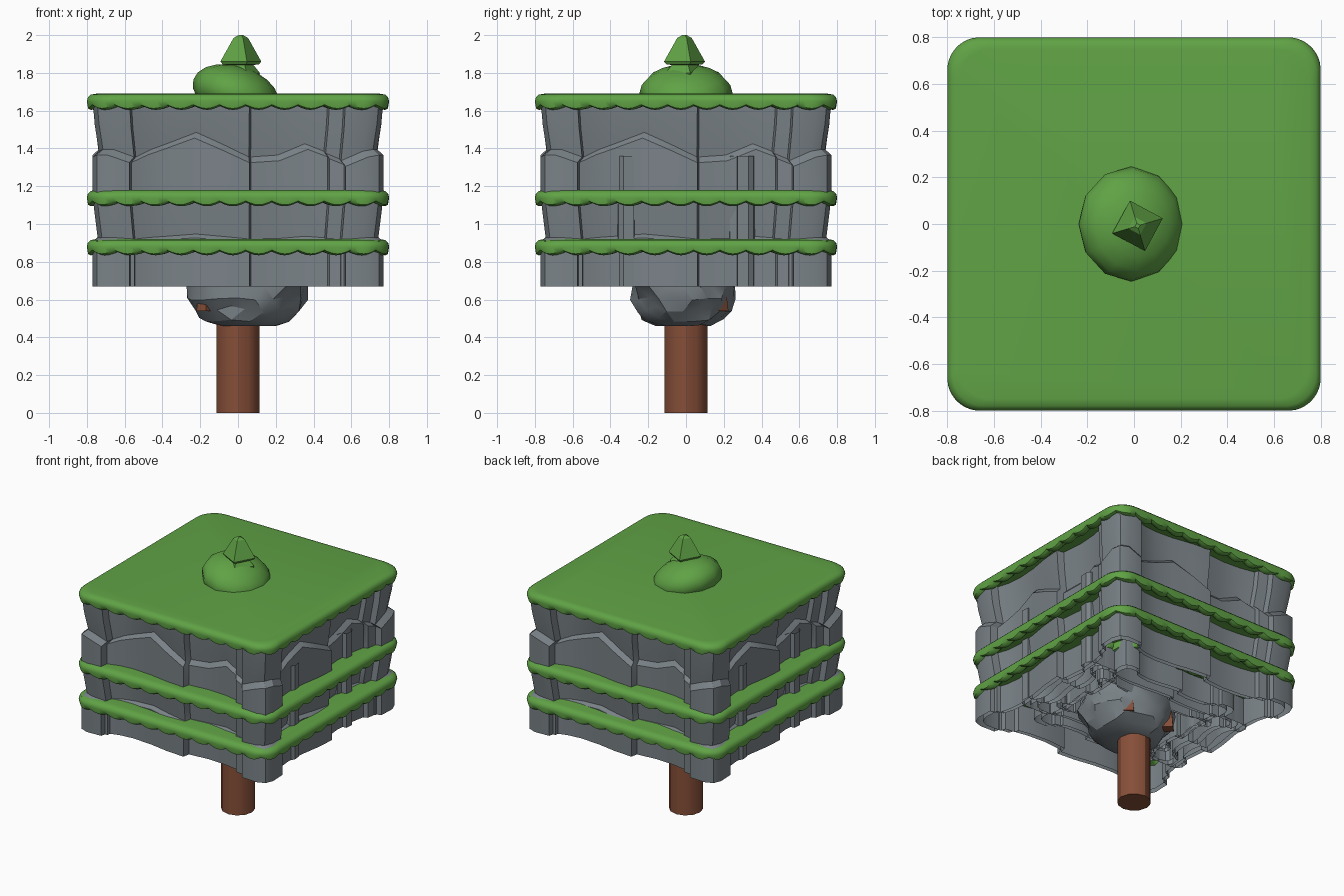
import bpy, bmesh, math, random
from mathutils import Vector, Matrix, noise

if "Cube" in bpy.data.objects:
    bpy.data.objects.remove(bpy.data.objects["Cube"])

random.seed(4)


def mat(name, rgb):
    m = bpy.data.materials.new(name)
    m.diffuse_color = (*rgb, 1)
    m.use_nodes = True
    m.node_tree.nodes["Principled BSDF"].inputs["Base Color"].default_value = m.diffuse_color
    return m


GRASS = mat("grass green", (0.117, 0.365, 0.06))
ROCK = mat("rock grey", (0.195, 0.225, 0.245))
WOOD = mat("bark brown", (0.24, 0.078, 0.04))


def finish(name, bm, material, angle=30):
    bmesh.ops.recalc_face_normals(bm, faces=bm.faces)
    me = bpy.data.meshes.new(name)
    bm.to_mesh(me)
    bm.free()
    ob = bpy.data.objects.new(name, me)
    bpy.context.collection.objects.link(ob)
    me.materials.append(material)
    if angle:
        bpy.ops.object.select_all(action='DESELECT')
        ob.select_set(True)
        bpy.context.view_layer.objects.active = ob
        bpy.ops.object.shade_smooth_by_angle(angle=math.radians(angle))
    return ob


def loft(name, rings, material, cap_start=False, cap_end=False, angle=30):
    bm = bmesh.new()
    rows = [[bm.verts.new(p) for p in r] for r in rings]
    n = len(rows[0])
    for a, b in zip(rows, rows[1:]):
        for i in range(n):
            j = (i + 1) % n
            bm.faces.new((a[i], a[j], b[j], b[i]))
    if cap_start:
        bm.faces.new(rows[0])
    if cap_end:
        bm.faces.new(rows[-1])
    return finish(name, bm, material, angle)


# Cliff plan of one side: position along side, inset, ledge height
SIDE = [(-0.69, 0, .02), (-0.575, .005, -.02), (-0.565, .06, -.02), (-0.48, .085, .02),
        (-0.38, .095, .055), (-0.23, .085, .11), (-0.08, .06, .045), (0.06, .05, -.02),
        (0.07, .10, -.02), (0.22, .115, -.01), (0.37, .105, .05), (0.475, .085, .01),
        (0.485, .055, .0), (0.56, .045, -.03), (0.57, .005, -.04), (0.69, 0, .01),
        (0.747, .023, .02)]
PLAN = []
for k in range(4):
    c, s = (1, 0, -1, 0)[k], (0, 1, 0, -1)[k]
    for t, inset, h in SIDE:
        y = inset - 0.77
        PLAN.append((c * t - s * y, s * t + c * y, h))


def cliff(name, rows, sx=1, sy=1):
    # each row: scale, height, share of the ledge wobble
    rings = [[(x * f * sx, y * f * sy, z + h * w) for x, y, h in PLAN] for f, z, w in rows]
    return loft(name, rings, ROCK)


def rounded_square(hx, hy, inset, r=0.14, drips=44, step=6):
    # evenly walked outline of a rounded rectangle
    hx, hy = hx - inset, hy - inset
    r = min(r, hx, hy)
    ax, ay, q = 2 * (hx - r), 2 * (hy - r), math.pi * r / 2
    n = drips * step
    total = 2 * (ax + ay) + 4 * q
    pts = []
    for i in range(n):
        d = total * i / n
        for k in range(4):
            length = ax if k % 2 == 0 else ay
            ang = k * math.pi / 2
            dirv = Vector((math.cos(ang), math.sin(ang)))
            nor = Vector((dirv.y, -dirv.x))
            half_n = (hy if k % 2 == 0 else hx)
            if d <= length:
                p = dirv * (d - length / 2) + nor * half_n
                break
            d -= length
            if d <= q:
                a = d / r
                p = dirv * (length / 2 + r * math.sin(a)) + nor * (half_n - r + r * math.cos(a))
                break
            d -= q
        pts.append(p)
    return pts


def grass(name, top, hx=0.8, hy=0.8, drips=44):
    # slab with rounded rim and scalloped drip edge
    rings = []
    for inset, z, w in [(.05, 0, 0), (.02, -.005, 0), (.005, -.02, 0), (0, -.04, 0),
                        (.006, -.058, 1), (.02, -.066, 1), (.05, -.062, 1), (.07, -.05, 0)]:
        ring = rounded_square(hx, hy, inset, drips=drips)
        rings.append([(p.x, p.y, top + z - w * .02 * abs(math.sin(math.pi * i / 6)))
                      for i, p in enumerate(ring)])
    return loft(name, rings, GRASS, True, True, 40)


# Three grassy tiers
for label, top in (("top", 1.69), ("middle", 1.18), ("lower", 0.92)):
    grass(label + "_grass", top)

# Outer cliff walls
cliff("top_cliff", [(1, 1.66, 0), (.985, 1.52, .5), (.957, 1.375, 1), (1, 1.345, 1), (1, 1.12, 0)])
cliff("middle_cliff", [(1, 1.15, 0), (.985, 1.05, 0), (.965, 0.925, .2), (1, 0.905, .2), (1, 0.87, 0)])
cliff("lower_cliff", [(1, 0.88, 0), (1, 0.67, 0)])

# Thin nested cliff walls in the hollow underside
cliff("lower_cliff_lining", [(.955, 0.88, 0), (.955, 0.67, 0)])
cliff("wide_inner_cliff", [(1, 1.36, 0), (1, .67, 0)], .9, .48)
for i, (hx, hy) in enumerate(((.64, .385), (.5, .51), (.5, .26))):
    for j, f in enumerate((1, .93)):
        cliff("inner_cliff_%d_%d" % (i, j), [(f, .88, 0), (f, .67, 0)], hx / .8, hy / .8)
    grass("inner_grass_%d" % i, .902 - i * .004, hx, hy, 28)

# Trunk
bm = bmesh.new()
bmesh.ops.create_cone(bm, cap_ends=True, segments=12, radius1=.113, radius2=.113, depth=.85,
                      matrix=Matrix.Translation((0, 0, .425)))
finish("trunk", bm, WOOD)

# Jagged boulder around the trunk
bm = bmesh.new()
bmesh.ops.create_icosphere(bm, subdivisions=3, radius=1)
for v in bm.verts:
    f = 1 + .10 * noise.noise(v.co * 2.5 + Vector((3, 1, 7))) + .06 * noise.cell(v.co * 2.5)
    v.co = Vector((.045 + v.co.x * .325 * f, -.015 + v.co.y * .285 * f, .67 + v.co.z * .25 * f))
    v.co.z = max(v.co.z, .46)
finish("boulder", bm, ROCK, 25)

# Roots poking through the boulder
bm = bmesh.new()
for x, y in ((.165, -.185), (-.17, -.155), (.19, .175), (-.15, .175)):
    bmesh.ops.create_cone(bm, cap_ends=True, segments=4, radius1=.05, radius2=.03, depth=.16,
                          matrix=Matrix.Translation((x, y, .62)))
finish("roots", bm, WOOD, 0)

# Bush on the top, leaning left
bm = bmesh.new()
bmesh.ops.create_uvsphere(bm, u_segments=12, v_segments=10, radius=1,
                          matrix=Matrix.Translation((-.012, 0, 1.695)) @ Matrix.Rotation(.3, 4, 'Y')
                          @ Matrix.Diagonal((.235, .246, .142, 1)))
finish("bush", bm, GRASS, 40)


# Small pointed four-sided treetop
def four(r, z, ox=.015, oy=-.008, turn=0.29):
    return [(ox + r * math.cos(turn + k * math.tau / 4), oy + r * math.sin(turn + k * math.tau / 4), z)
            for k in range(4)]


loft("treetop", [four(.012, 2.0), four(.04, 1.985), four(.113, 1.86), four(.10, 1.845),
                 four(.07, 1.842), four(.105, 1.80), four(.09, 1.74)], GRASS, True, True, 20)
